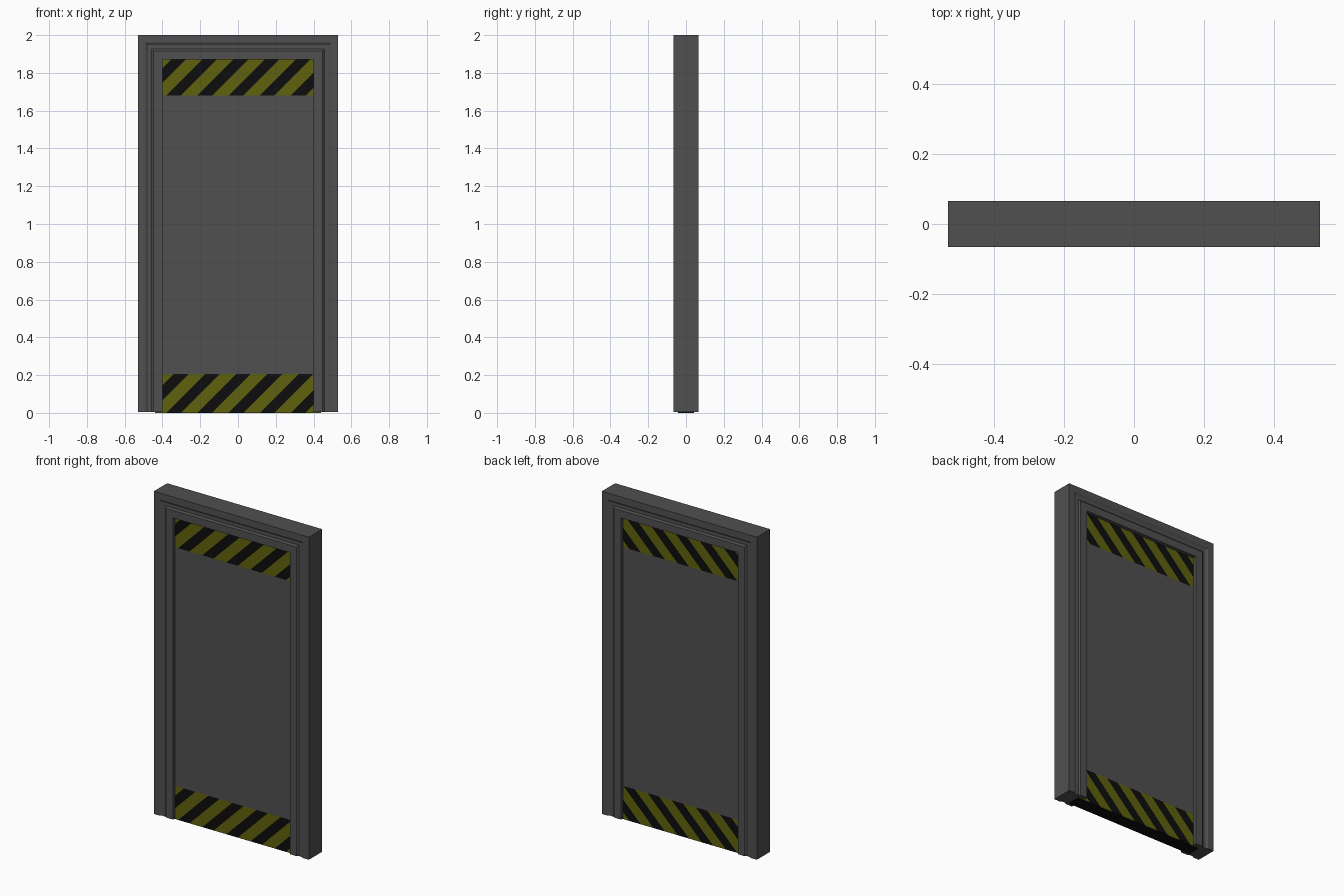
import bpy, bmesh, math
from mathutils import Vector

if "Cube" in bpy.data.objects:
    bpy.data.objects.remove(bpy.data.objects["Cube"])


def material(name, rgb):
    m = bpy.data.materials.new(name)
    m.diffuse_color = (*rgb, 1)
    m.use_nodes = True
    m.node_tree.nodes["Principled BSDF"].inputs["Base Color"].default_value = m.diffuse_color
    return m


GREY = material("dark grey metal", (0.08, 0.08, 0.08))
YELLOW = material("warning yellow", (0.115, 0.12, 0.004))
BLACK = material("stripe black", (0.004, 0.004, 0.004))


def finish(bm, name, mats):
    bmesh.ops.recalc_face_normals(bm, faces=bm.faces)
    me = bpy.data.meshes.new(name)
    bm.to_mesh(me)
    bm.free()
    for m in mats:
        me.materials.append(m)
    ob = bpy.data.objects.new(name, me)
    bpy.context.collection.objects.link(ob)
    return ob


def box(bm, hx, hy, z0, z1):
    g = bmesh.ops.create_cube(bm, size=1)
    for v in g["verts"]:
        v.co = Vector((v.co.x * 2 * hx, v.co.y * 2 * hy, z0 + (v.co.z + 0.5) * (z1 - z0)))


# Door frame: moulded profile (distance inward, half depth) swept round the opening
half = [(0, 0.065), (0.04, 0.065), (0.053, 0.057), (0.073, 0.057), (0.083, 0.065), (0.13, 0.065)]
profile = [(d, -y) for d, y in half] + [(d, y) for d, y in reversed(half)]
FOOT = 0.006
bm = bmesh.new()
rings = []
for side, top in ((-1, False), (-1, True), (1, True), (1, False)):
    rings.append([bm.verts.new((side * (0.53 - d), y, 2 - d if top else FOOT)) for d, y in profile])
n = len(profile)
for a, b in zip(rings, rings[1:]):
    for i in range(n):
        j = (i + 1) % n
        bm.faces.new((a[i], a[j], b[j], b[i]))
bm.faces.new(rings[0])
bm.faces.new(rings[-1])
finish(bm, "door_frame", [GREY])

# Door leaf: plain middle slab
HX, HY = 0.44, 0.042
bm = bmesh.new()
box(bm, HX, HY, 0.205, 1.68)
finish(bm, "door_panel", [GREY])

# Hazard bands: slab ends cut by slanted planes, alternating yellow and black
PERIOD, START = 0.165, -0.38


def hazard_band(name, z0, z1):
    bm = bmesh.new()
    box(bm, HX, HY, z0, z1)
    normal = Vector((1, 0, -1)).normalized()
    for k in range(-3, 8):
        for off in (0, PERIOD * 0.47):
            bmesh.ops.bisect_plane(bm, geom=bm.verts[:] + bm.edges[:] + bm.faces[:],
                                   plane_co=(START + k * PERIOD + off, 0, z0), plane_no=normal)
    for f in bm.faces:
        c = f.calc_center_median()
        u = (c.x - (c.z - z0) - START) / PERIOD
        dark = u - math.floor(u) < 0.47 or abs(f.normal.y) < 0.5
        f.material_index = 1 if dark else 0
    finish(bm, name, [YELLOW, BLACK])


hazard_band("lower_hazard_band", 0, 0.205)
hazard_band("upper_hazard_band", 1.68, 1.9)
